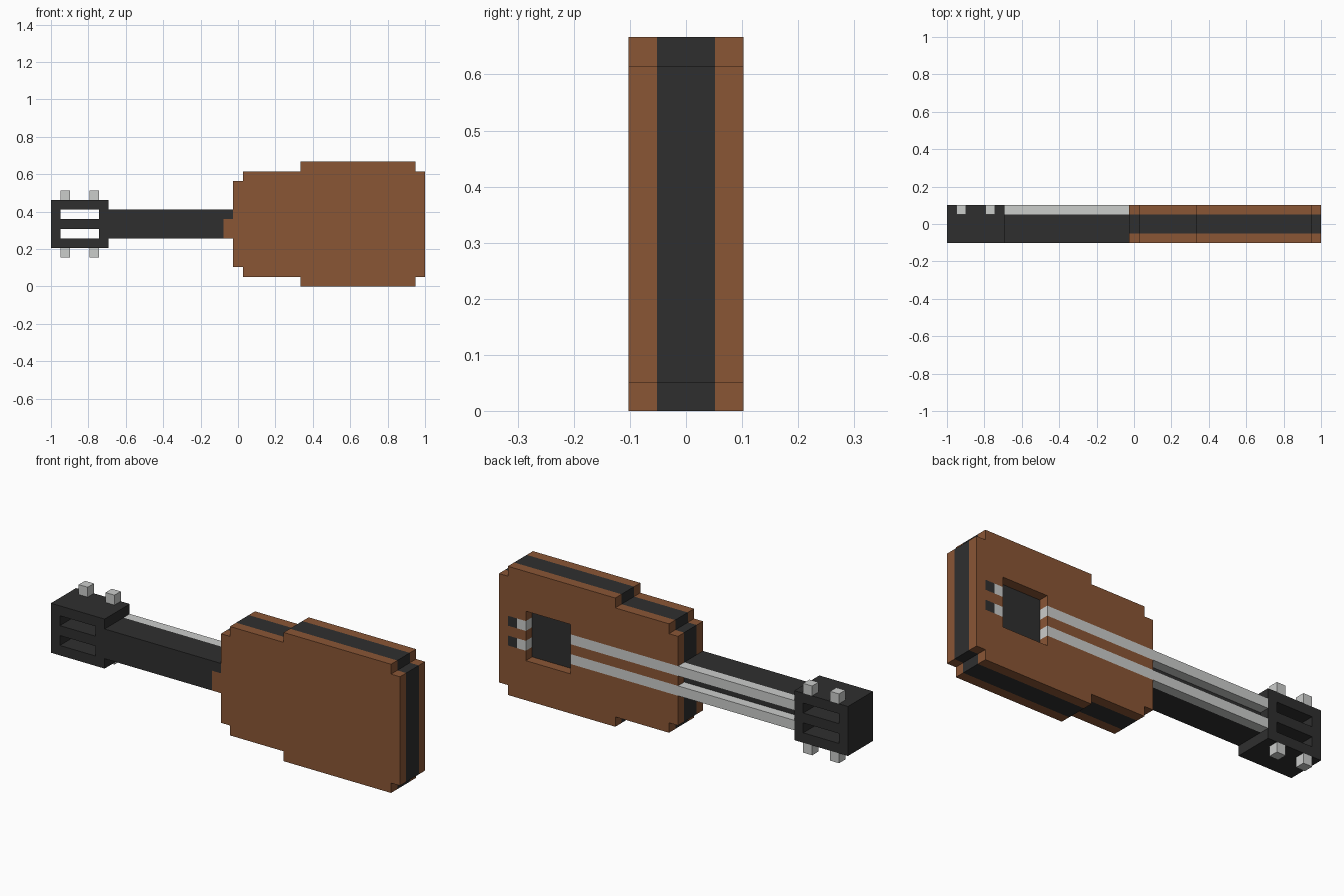
import bpy, bmesh
from mathutils import Vector

if "Cube" in bpy.data.objects:
    bpy.data.objects.remove(bpy.data.objects["Cube"])

U = 2 / 39  # edge length of one block; the model is 39 blocks long


def material(name, rgb):
    m = bpy.data.materials.new(name)
    m.diffuse_color = (*rgb, 1)
    m.use_nodes = True
    m.node_tree.nodes["Principled BSDF"].inputs["Base Color"].default_value = m.diffuse_color
    return m


BROWN = material("brown_wood", (0.255, 0.093, 0.036))
BLACK = material("black_wood", (0.028, 0.028, 0.028))
SILVER = material("silver_metal", (0.60, 0.61, 0.60))


def cells(*boxes):
    """Block cells covered by boxes (x0, x1, y0, y1, z0, z1)."""
    return {(x, y, z) for x0, x1, y0, y1, z0, z1 in boxes
            for x in range(x0, x1) for y in range(y0, y1) for z in range(z0, z1)}


# Face normal with the two in-plane axes, ordered for outward winding
SIDES = [(Vector(n), Vector(a), Vector(b)) for n, a, b in (
    ((1, 0, 0), (0, 1, 0), (0, 0, 1)), ((-1, 0, 0), (0, 0, 1), (0, 1, 0)),
    ((0, 1, 0), (0, 0, 1), (1, 0, 0)), ((0, -1, 0), (1, 0, 0), (0, 0, 1)),
    ((0, 0, 1), (1, 0, 0), (0, 1, 0)), ((0, 0, -1), (0, 1, 0), (1, 0, 0)))]


def part(name, blocks, mat):
    """Closed shell around a set of blocks, with flat areas merged."""
    bm = bmesh.new()
    for c in sorted(blocks):
        for n, a, b in SIDES:
            if tuple(int(v) for v in Vector(c) + n) in blocks:
                continue
            mid = Vector(c) + Vector((.5, .5, .5)) + n / 2
            corners = [mid + (a * i + b * j) / 2
                       for i, j in ((-1, -1), (1, -1), (1, 1), (-1, 1))]
            bm.faces.new([bm.verts.new((p.x * U - 1, p.y * U, p.z * U)) for p in corners])
    bmesh.ops.remove_doubles(bm, verts=bm.verts, dist=1e-4)
    bmesh.ops.dissolve_limit(bm, angle_limit=0.01, verts=bm.verts, edges=bm.edges)
    me = bpy.data.meshes.new(name)
    bm.to_mesh(me)
    bm.free()
    me.materials.append(mat)
    bpy.context.collection.objects.link(bpy.data.objects.new(name, me))


def body_layer(y0, y1):
    """Stepped body outline between two depths."""
    return cells((19, 20, y0, y1, 2, 11), (20, 26, y0, y1, 1, 12),
                 (26, 38, y0, y1, 0, 13), (38, 39, y0, y1, 1, 12))


STRING_ROWS = (5, 7)

# Body: back board, dark core, and string-side board with sound hole
part("body_board", body_layer(-2, -1) | cells((18, 19, -2, -1, 5, 7)), BROWN)
part("body_core", body_layer(-1, 1), BLACK)
hole = cells((31, 36, 1, 2, 4, 9))
grooves = cells(*[(19, 38, 1, 2, z, z + 1) for z in STRING_ROWS])
part("sound_board", body_layer(1, 2) - hole - grooves, BROWN)

# Neck
part("neck", cells((6, 19, -2, 1, 5, 8)) - cells((18, 19, -2, -1, 5, 7)), BLACK)

# Head with two through slots
slots = cells(*[(1, 5, -2, 2, z, z + 1) for z in STRING_ROWS])
part("head", cells((0, 6, -2, 2, 4, 9)) - slots, BLACK)

# Strings, their tail ends past the hole, and the dark anchors
for i, z in enumerate(STRING_ROWS, 1):
    part(f"string_{i}", cells((6, 31, 1, 2, z, z + 1)), SILVER)
    part(f"string_tail_{i}", cells((36, 37, 1, 2, z, z + 1)), SILVER)
    part(f"string_anchor_{i}", cells((37, 38, 1, 2, z, z + 1)), BLACK)

# Tuning pegs above and below the head
for x in (1, 4):
    for side, z in (("lower", 3), ("upper", 9)):
        part(f"tuning_peg_{side}_{x}", cells((x, x + 1, 1, 2, z, z + 1)), SILVER)
